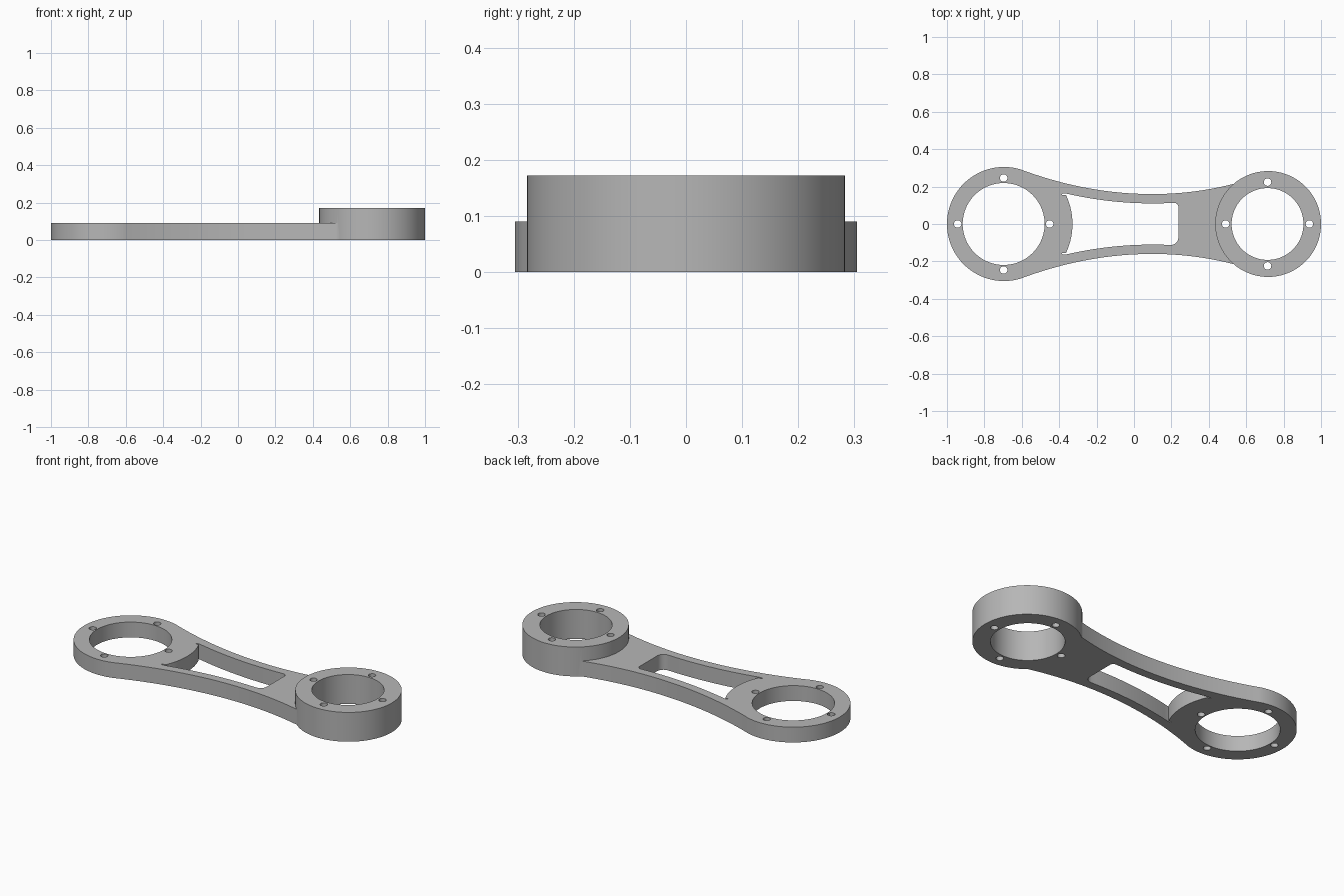
import bpy, bmesh
from math import sin, cos, tau, asin, atan2, pi

cube = bpy.data.objects.get("Cube")
if cube:
    bpy.data.objects.remove(cube, do_unlink=True)

PLATE_H, BOSS_H = 0.09, 0.172
BIG_X, BIG_R = -0.695, 0.305
BOSS_X, BOSS_R = 0.717, 0.283

grey = bpy.data.materials.new("machined grey")
grey.use_nodes = True
color = (0.47, 0.47, 0.47, 1)
grey.diffuse_color = color
grey.node_tree.nodes["Principled BSDF"].inputs["Base Color"].default_value = color


def arc(cx, cy, r, a0, a1, n):
    """Points along an arc, both ends included."""
    return [(cx + r * cos(a0 + (a1 - a0) * i / n),
             cy + r * sin(a0 + (a1 - a0) * i / n)) for i in range(n + 1)]


def circle(cx, cy, r, n=96):
    return arc(cx, cy, r, 0, tau, n)[:-1]


def prism(name, outline, z0, z1):
    """Closed solid made by lifting an outline from z0 to z1."""
    bm = bmesh.new()
    base = bm.faces.new([bm.verts.new((x, y, z0)) for x, y in outline])
    lifted = bmesh.ops.extrude_face_region(bm, geom=[base])["geom"]
    top = [g for g in lifted if isinstance(g, bmesh.types.BMVert)]
    bmesh.ops.translate(bm, verts=top, vec=(0, 0, z1 - z0))
    bmesh.ops.recalc_face_normals(bm, faces=bm.faces)
    mesh = bpy.data.meshes.new(name)
    bm.to_mesh(mesh)
    bm.free()
    mesh.materials.append(grey)
    obj = bpy.data.objects.new(name, mesh)
    bpy.context.collection.objects.link(obj)
    return obj


def combine(target, other, operation):
    """Apply a boolean and discard the helper."""
    mod = target.modifiers.new(operation.lower(), "BOOLEAN")
    mod.object, mod.operation, mod.solver = other, operation, "EXACT"
    bpy.context.view_layer.objects.active = target
    bpy.ops.object.modifier_apply(modifier=mod.name)
    bpy.data.objects.remove(other, do_unlink=True)


def waist(x):
    """Half width of the arm, narrowest near the middle."""
    return 0.16 + (0.264 if x < 0.1 else 0.29) * (x - 0.1) ** 2


def window_edge(x):
    return 0.11 + 0.247 * (x - 0.1) ** 2


# Arm: large round end flowing into a waisted bar that runs under the boss
steps = 40
xs = [-0.59 + 1.14 * i / steps for i in range(steps + 1)]
upper = [(x, waist(x)) for x in xs]
lower = [(x, -y) for x, y in reversed(upper)]
start = atan2(waist(xs[0]), xs[0] - BIG_X)
round_end = arc(BIG_X, 0, BIG_R, tau - start, start, 80)[1:-1]
arm = prism("link_arm", upper + [(BOSS_X, 0)] + lower + round_end[::-1][::-1],
            0, PLATE_H)

# Raised boss at the other end
boss = prism("raised_boss", circle(BOSS_X, 0, BOSS_R), 0, BOSS_H)
combine(arm, boss, "UNION")

# Window: arc beside the large ring, curved long sides, rounded right corners
RIM_R, TIP_Y, RIGHT_X = 0.366, 0.155, 0.237
tip = asin(TIP_Y / RIM_R)
outline = arc(BIG_X, 0, RIM_R, tip, -tip, 24)
tip_x = outline[0][0]
outline += arc(tip_x - 0.013, -TIP_Y - 0.001, 0.008, pi, 1.45 * pi, 5)
edge_xs = [-0.36 + 0.55 * i / 24 for i in range(25)]
outline += [(x, -window_edge(x)) for x in edge_xs]
outline += arc(RIGHT_X - 0.04, -0.072, 0.04, -pi / 2, 0, 8)[1:]
outline += arc(RIGHT_X - 0.022, 0.091, 0.022, 0, pi / 2, 8)
outline += [(x, window_edge(x)) for x in reversed(edge_xs)]
outline += arc(tip_x - 0.013, TIP_Y + 0.001, 0.008, 0.55 * pi, pi, 5)
combine(arm, prism("window_cutter", outline, -0.1, 0.3), "DIFFERENCE")

# Bearing bores, each with four bolt holes around it
for cx, bore, bolt_ring in ((-0.697, 0.219, 0.246), (0.714, 0.192, 0.224)):
    combine(arm, prism("bore_cutter", circle(cx, 0, bore), -0.1, 0.3), "DIFFERENCE")
    for k in range(4):
        a = k * tau / 4
        hole = circle(cx + bolt_ring * cos(a), bolt_ring * sin(a), 0.02, 24)
        combine(arm, prism("bolt_cutter", hole, -0.1, 0.3), "DIFFERENCE")

# Smooth round walls, crisp rims
bpy.ops.object.select_all(action="DESELECT")
arm.select_set(True)
bpy.context.view_layer.objects.active = arm
bpy.ops.object.shade_smooth_by_angle(angle=0.5)
